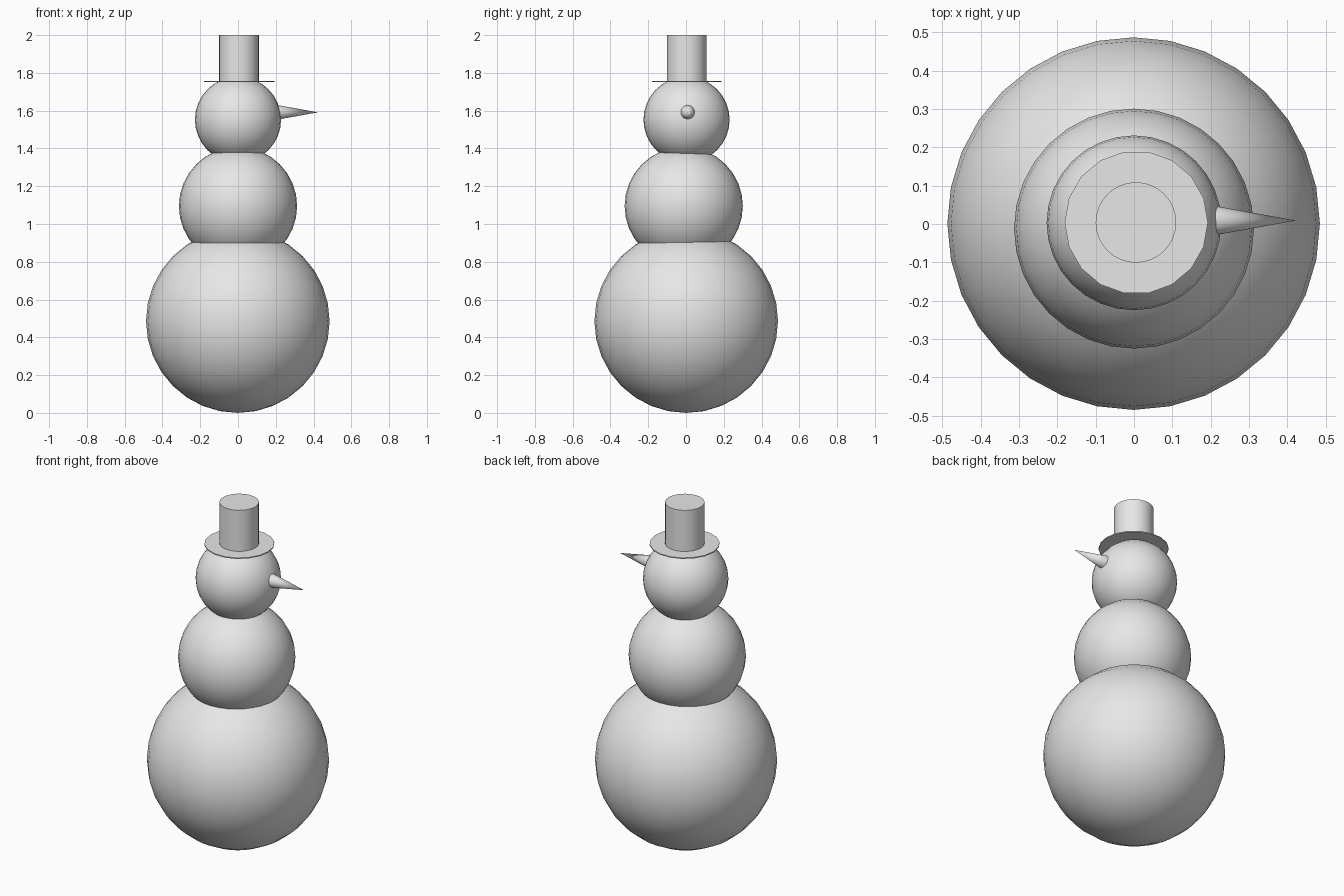
import bpy
import bmesh
import math
from mathutils import Matrix

if "Cube" in bpy.data.objects:
    bpy.data.objects.remove(bpy.data.objects["Cube"], do_unlink=True)

grey = bpy.data.materials.new("plain_grey")
grey.use_nodes = True
colour = (0.8, 0.8, 0.8, 1.0)
grey.diffuse_color = colour
grey.node_tree.nodes["Principled BSDF"].inputs["Base Color"].default_value = colour


def finish(name, bm, location):
    mesh = bpy.data.meshes.new(name)
    bm.to_mesh(mesh)
    bm.free()
    mesh.materials.append(grey)
    obj = bpy.data.objects.new(name, mesh)
    obj.location = location
    bpy.context.collection.objects.link(obj)
    bpy.ops.object.select_all(action="DESELECT")
    obj.select_set(True)
    bpy.context.view_layer.objects.active = obj
    bpy.ops.object.shade_smooth_by_angle(angle=math.radians(30))
    return obj


def ball(name, radius, location):
    bm = bmesh.new()
    bmesh.ops.create_uvsphere(bm, u_segments=32, v_segments=16, radius=radius)
    finish(name, bm, location)


def cone(name, sides, bottom, top, depth, location, turn):
    bm = bmesh.new()
    bmesh.ops.create_cone(bm, cap_ends=True, segments=sides, radius1=bottom,
                          radius2=top, depth=depth, matrix=turn)
    bmesh.ops.remove_doubles(bm, verts=bm.verts, dist=0.0001)
    finish(name, bm, location)


# Stacked snowballs
ball("lower_body", 0.486, (-0.001, 0.001, 0.486))
ball("upper_body", 0.313, (0.0, -0.012, 1.095))
ball("head", 0.228, (0.0, 0.003, 1.552))

# Pointed nose on the left side of the head
nose_turn = Matrix.Rotation(math.pi / 2, 4, "Y")
cone("nose", 32, 0.04, 0.0, 0.222, (0.312, 0.009, 1.591), nose_turn)

# Top hat
quarter = Matrix.Rotation(math.pi / 2, 4, "Z")
cone("hat_brim", 18, 0.187, 0.187, 0.006, (0.006, 0.004, 1.755), quarter)
cone("hat_crown", 32, 0.105, 0.105, 0.246, (0.005, 0.004, 1.877), quarter)
